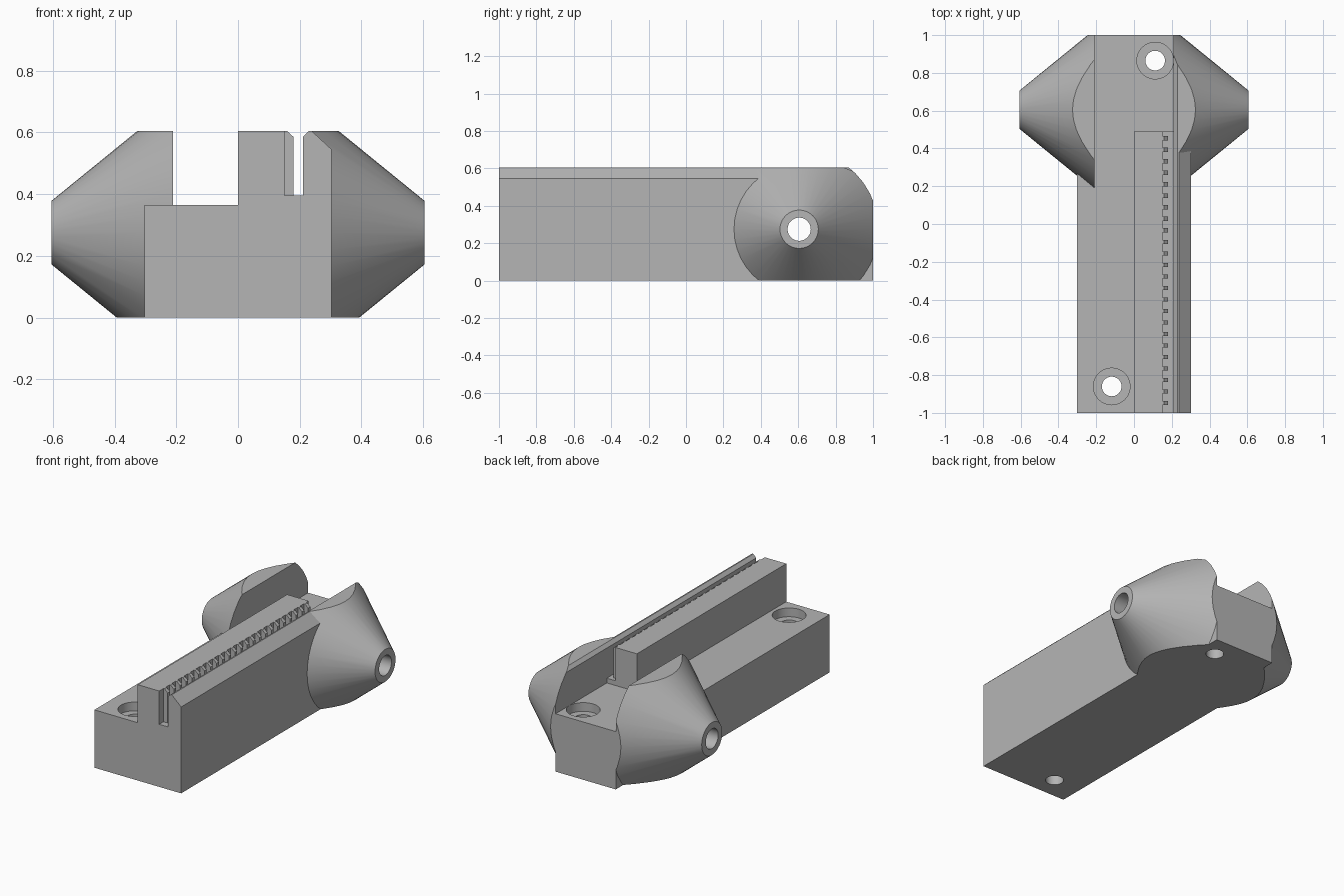
import bpy
import bmesh
from math import radians
from mathutils import Matrix

cube = bpy.data.objects.get("Cube")
if cube:
    bpy.data.objects.remove(cube, do_unlink=True)

GREY = (0.46, 0.46, 0.46, 1)
grey = bpy.data.materials.new("plain grey")
grey.use_nodes = True
grey.diffuse_color = GREY
grey.node_tree.nodes["Principled BSDF"].inputs["Base Color"].default_value = GREY

TOP, FLOOR, SLOT = 0.605, 0.365, 0.395
HALF, CHANNEL = 0.303, 0.21
AXIS_Y, AXIS_Z = 0.605, 0.275


def finish(name, bm):
    bmesh.ops.recalc_face_normals(bm, faces=bm.faces)
    mesh = bpy.data.meshes.new(name)
    bm.to_mesh(mesh)
    bm.free()
    mesh.materials.append(grey)
    obj = bpy.data.objects.new(name, mesh)
    bpy.context.collection.objects.link(obj)
    return obj


def add_prism(bm, profile, y0, y1):
    """Extrude an x-z profile along y."""
    face = bm.faces.new([bm.verts.new((x, y0, z)) for x, z in profile])
    new = bmesh.ops.extrude_face_region(bm, geom=[face])["geom"]
    verts = [v for v in new if isinstance(v, bmesh.types.BMVert)]
    bmesh.ops.translate(bm, verts=verts, vec=(0, y1 - y0, 0))


def prism(name, profile, y0, y1):
    bm = bmesh.new()
    add_prism(bm, profile, y0, y1)
    return finish(name, bm)


def rect(x0, x1, z0, z1):
    return [(x0, z0), (x1, z0), (x1, z1), (x0, z1)]


def cone(name, r1, r2, depth, centre, turn=0, segments=48):
    """Cone along z, turned about y."""
    bm = bmesh.new()
    matrix = Matrix.Translation(centre) @ Matrix.Rotation(radians(turn), 4, "Y")
    bmesh.ops.create_cone(bm, cap_ends=True, segments=segments, radius1=r1,
                          radius2=r2, depth=depth, matrix=matrix)
    return finish(name, bm)


def combine(target, tool, operation):
    mod = target.modifiers.new("combine", "BOOLEAN")
    mod.operation = operation
    mod.solver = "EXACT"
    mod.object = tool
    bpy.context.view_layer.objects.active = target
    bpy.ops.object.modifier_apply(modifier=mod.name)
    bpy.data.objects.remove(tool, do_unlink=True)


# Long body with raised rail, slot and chamfered side wall
body = prism("body", [
    (-HALF, 0), (HALF, 0), (HALF, 0.545), (0.238, TOP), (0.23, TOP),
    (CHANNEL, 0.585), (CHANNEL, SLOT), (0.15, SLOT), (0.15, TOP),
    (0, TOP), (0, FLOOR), (-HALF, FLOOR)], -1, 0.49)

# Narrow rear block
combine(body, prism("rear_block", rect(-CHANNEL, CHANNEL, 0, FLOOR), 0.4, 1), "UNION")

# Side cones, trimmed to the block height and opened by the channel
for side in (-1, 1):
    boss = cone("side_cone", 0.473, 0.1025, 0.455,
                (side * 0.3775, AXIS_Y, AXIS_Z), side * 90, 40)
    combine(boss, prism("trim", rect(-1, 1, 0, TOP), -1, 1), "INTERSECT")
    channel = [(-CHANNEL, FLOOR), (CHANNEL, FLOOR), (CHANNEL, 0.585),
               (0.25, 0.625), (0.25, 0.7), (-CHANNEL, 0.7)]
    combine(boss, prism("channel", channel, -1.5, 1.5), "DIFFERENCE")
    combine(body, boss, "UNION")

# Cross bore through both cones
combine(body, cone("cross_bore", 0.062, 0.062, 2, (0, AXIS_Y, AXIS_Z), 90), "DIFFERENCE")

# Counterbored screw holes
for x, y in ((0.112, 0.865), (-0.118, -0.86)):
    combine(body, cone("screw_hole", 0.052, 0.052, 2, (x, y, 0.2)), "DIFFERENCE")
    combine(body, cone("counterbore", 0.097, 0.097, 0.11, (x, y, FLOOR)), "DIFFERENCE")

# Row of chamfered teeth along the slot
bm = bmesh.new()
tooth = [(0.15, SLOT), (0.18, SLOT), (0.18, 0.585), (0.158, TOP), (0.15, TOP)]
for i in range(24):
    y = -0.947 + i * 0.0609
    add_prism(bm, tooth, y - 0.011, y + 0.011)
finish("slot_teeth", bm)

# Smooth the round bores, keep hard edges
bpy.ops.object.select_all(action="DESELECT")
body.select_set(True)
bpy.context.view_layer.objects.active = body
bpy.ops.object.shade_smooth_by_angle(angle=radians(20))
